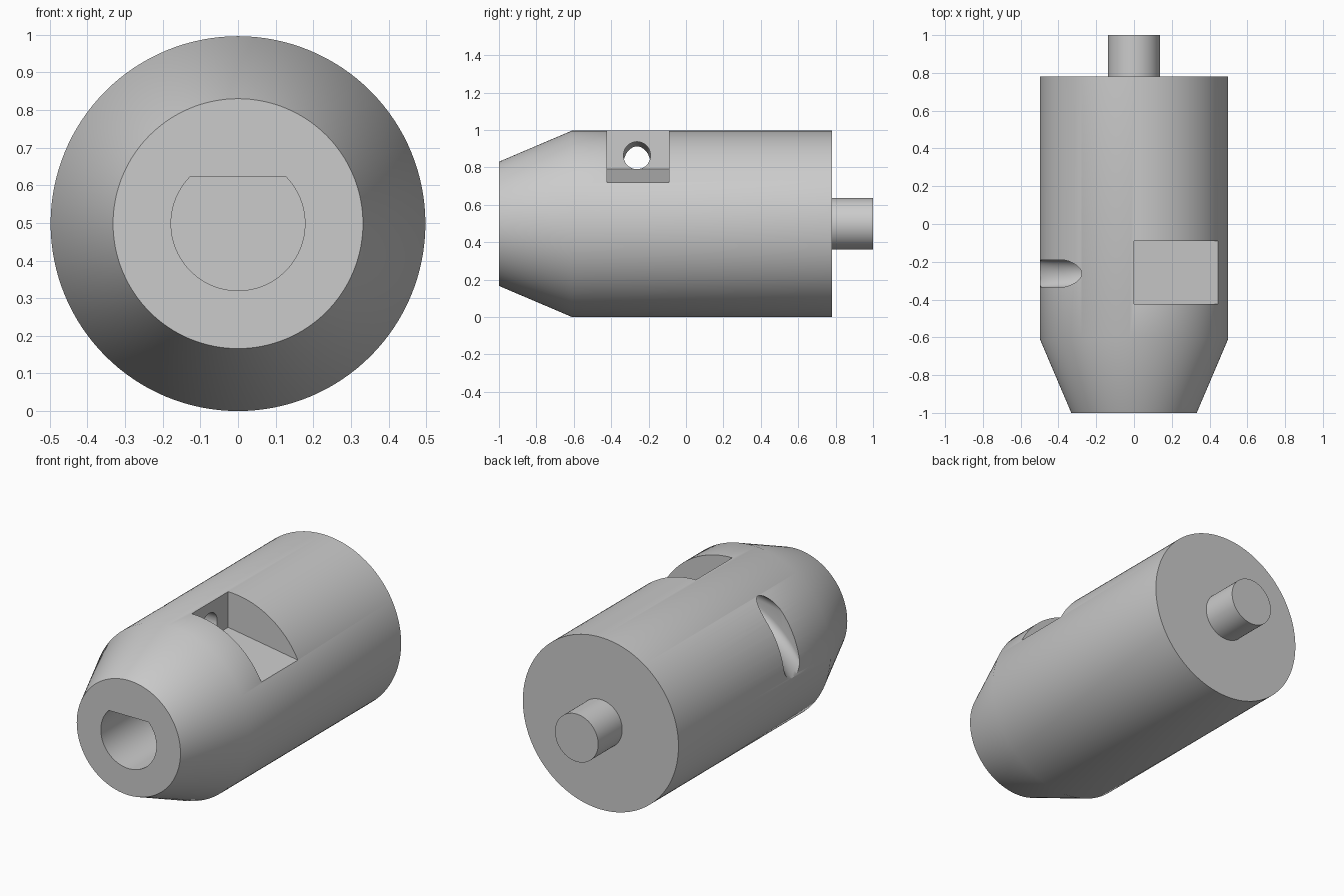
import bpy, bmesh, math

if "Cube" in bpy.data.objects:
    bpy.data.objects.remove(bpy.data.objects["Cube"])

R, CZ = 0.498, 0.498      # body radius and axis height
SEG = 128

gray = bpy.data.materials.new("metal gray")
gray.diffuse_color = (0.6, 0.6, 0.6, 1)
gray.use_nodes = True
gray.node_tree.nodes["Principled BSDF"].inputs["Base Color"].default_value = gray.diffuse_color


def loft(name, rings):
    """Closed solid skinned through rings of equal point count."""
    bm = bmesh.new()
    loops = [[bm.verts.new(p) for p in ring] for ring in rings]
    for a, b in zip(loops, loops[1:]):
        for i in range(len(a)):
            j = (i + 1) % len(a)
            bm.faces.new((a[i], a[j], b[j], b[i]))
    bm.faces.new(loops[0][::-1])
    bm.faces.new(loops[-1])
    if bm.calc_volume(signed=True) < 0:
        bmesh.ops.reverse_faces(bm, faces=bm.faces[:])
    me = bpy.data.meshes.new(name)
    bm.to_mesh(me)
    bm.free()
    me.materials.append(gray)
    ob = bpy.data.objects.new(name, me)
    bpy.context.collection.objects.link(ob)
    return ob


def circle(r, y):
    return [(r * math.cos(2 * math.pi * i / SEG), y,
             CZ + r * math.sin(2 * math.pi * i / SEG)) for i in range(SEG)]


def d_ring(r, flat, y):
    """Round outline with its top cut flat."""
    a0 = math.asin(flat / r)
    span = math.pi + 2 * a0
    n = 64
    return [(r * math.cos(math.pi - a0 + span * i / n), y,
             CZ + r * math.sin(math.pi - a0 + span * i / n)) for i in range(n + 1)]


def slot_ring(x, top, bottom, r=0.072, yc=-0.262, n=20):
    """Upright rounded slot in the y-z plane."""
    pts = []
    for start, zc in ((0, top - r), (math.pi, bottom + r)):
        for i in range(n + 1):
            a = start + math.pi * i / n
            pts.append((x, yc + r * math.cos(a), zc + r * math.sin(a)))
    return pts


def cut(ob, cutter):
    """Subtract the cutter, bake the result and remove the cutter."""
    m = ob.modifiers.new(cutter.name, 'BOOLEAN')
    m.operation = 'DIFFERENCE'
    m.solver = 'EXACT'
    m.object = cutter
    bpy.context.view_layer.update()
    dg = bpy.context.evaluated_depsgraph_get()
    baked = bpy.data.meshes.new_from_object(ob.evaluated_get(dg))
    ob.modifiers.clear()
    ob.data = baked
    bpy.data.objects.remove(cutter)


def smooth(ob):
    bpy.ops.object.select_all(action='DESELECT')
    ob.select_set(True)
    bpy.context.view_layer.objects.active = ob
    bpy.ops.object.shade_smooth_by_angle(angle=math.radians(30))


# Main body: cylinder with tapered nose
body = loft("main_body", [circle(0.332, -1), circle(R, -0.61), circle(R, 0.78)])

# Rear shaft
shaft = loft("rear_shaft", [circle(0.138, 0.78), circle(0.138, 1.0)])

# D-shaped bore in the nose
cut(body, loft("bore_cutter", [d_ring(0.178, 0.125, -1.1), d_ring(0.178, 0.125, -0.2)]))

# Side pocket with sloping floor
pocket = [(0, 0.79), (0, 1.1), (0.6, 1.1), (0.6, 0.695)]
cut(body, loft("notch_cutter", [[(x, y, z) for x, z in pocket] for y in (-0.423, -0.09)]))

# Curved outlet from pocket to the left side, floor bending downwards
sections = []
for i in range(27):
    x = 0.025 - 0.0205 * i
    drop = max(0, -x)
    sections.append(slot_ring(x, 0.937 - 0.33 * drop * drop,
                              0.22 + math.sqrt(0.325 - drop * drop)))
cut(body, loft("outlet_cutter", sections))

smooth(body)
smooth(shaft)
